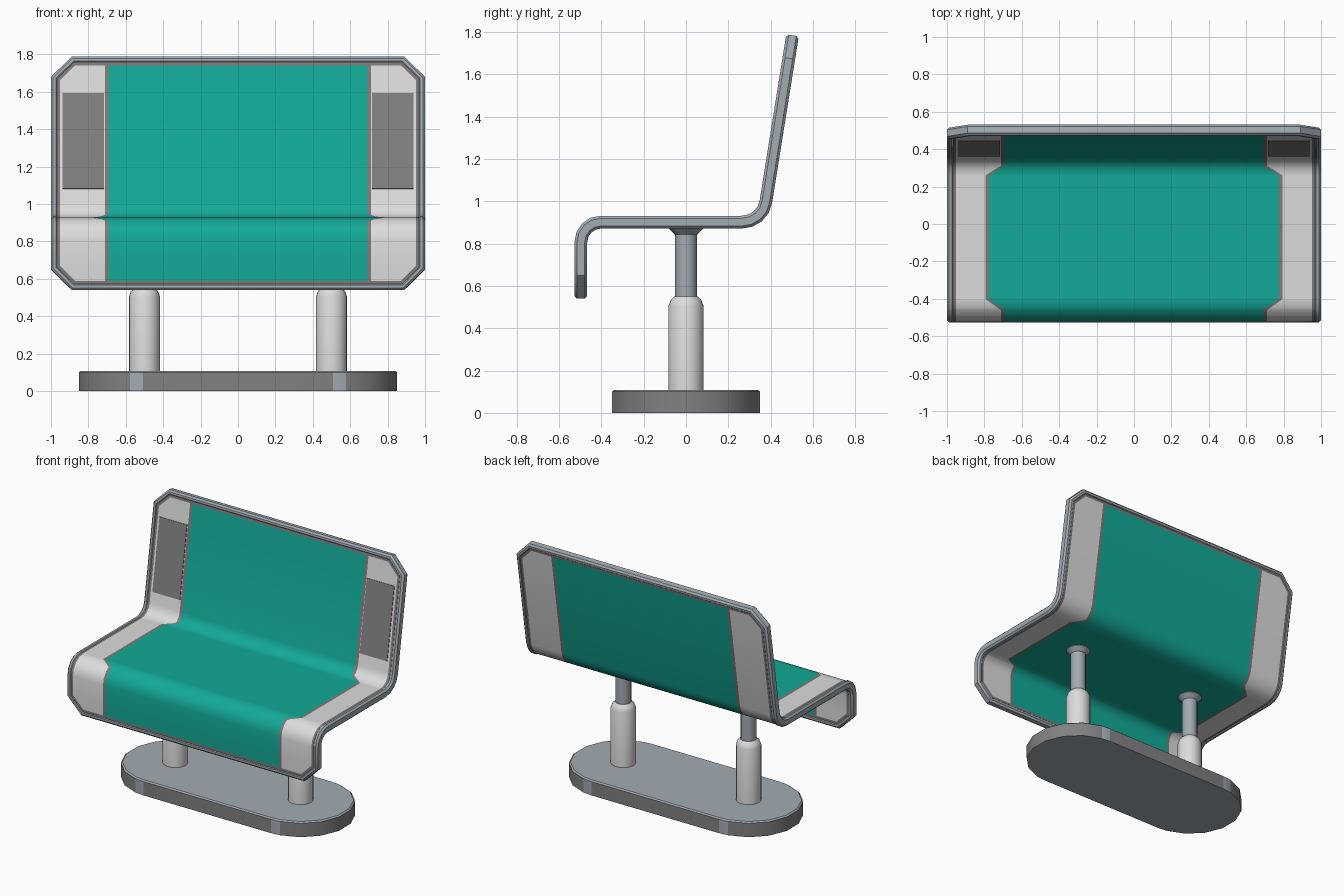
import bpy, bmesh, math
from mathutils import Vector

if "Cube" in bpy.data.objects:
    bpy.data.objects.remove(bpy.data.objects["Cube"])


def mat(name, r, g, b):
    m = bpy.data.materials.new(name)
    m.diffuse_color = (r, g, b, 1)
    m.use_nodes = True
    m.node_tree.nodes["Principled BSDF"].inputs["Base Color"].default_value = m.diffuse_color
    return m


TEAL = mat("teal", 0.006, 0.40, 0.31)
LIGHT = mat("light grey", 0.72, 0.72, 0.72)
BORDER = mat("warm grey", 0.22, 0.19, 0.19)
STEEL = mat("blue grey", 0.36, 0.41, 0.45)
DARK = mat("dark grey", 0.22, 0.22, 0.22)


def make(name, bm, mats, angle=35):
    bmesh.ops.recalc_face_normals(bm, faces=bm.faces)
    me = bpy.data.meshes.new(name)
    bm.to_mesh(me)
    bm.free()
    for m in mats:
        me.materials.append(m)
    ob = bpy.data.objects.new(name, me)
    bpy.context.collection.objects.link(ob)
    bpy.ops.object.select_all(action='DESELECT')
    ob.select_set(True)
    bpy.context.view_layer.objects.active = ob
    bpy.ops.object.shade_smooth_by_angle(angle=math.radians(angle))
    return ob


# Side profile of the bench: front lip, bend, seat, bend, backrest (y, z)
N = 4
LEAN = math.radians(80.9)
line = [Vector((-0.497, 0.54))]
for i in range(N + 1):
    a = math.pi - i / N * math.pi / 2
    line.append(Vector((-0.402 + 0.095 * math.cos(a), 0.807 + 0.095 * math.sin(a))))
for i in range(N + 1):
    a = i / N * LEAN
    line.append(Vector((0.265 + 0.114 * math.sin(a), 1.016 - 0.114 * math.cos(a))))
line.append(line[-1] + Vector((math.cos(LEAN), math.sin(LEAN))) * 0.797)

S = [0.0]
for p, q in zip(line, line[1:]):
    S.append(S[-1] + (q - p).length)
L = S[-1]
seg_n = []
for p, q in zip(line, line[1:]):
    t = (q - p).normalized()
    seg_n.append(Vector((-t.y, t.x)))
mitre = [seg_n[0]]
for a, b in zip(seg_n, seg_n[1:]):
    mitre.append((a + b) / (1 + a.dot(b)))
mitre.append(seg_n[-1])


def place(s, x, n):
    """Point at distance s along the profile, sideways x, raised by n."""
    i = max(k for k in range(len(line) - 1) if S[k] <= s + 1e-9)
    f = (s - S[i]) / (S[i + 1] - S[i])
    p = line[i].lerp(line[i + 1], f) + n * mitre[i].lerp(mitre[i + 1], f)
    return Vector((x, p.x, p.y))


CH = 0.11  # corner cut


def cut(d):
    return CH - 0.586 * d


def half_width(s, d):
    e = min(s, L - s)
    return min(1 - d, 1 - d - cut(d) + e - d)


# Tubular frame swept round the outline
section = [(0, -0.018), (0, 0.018), (0.012, 0.03), (0.026, 0.03),
           (0.035, 0.021), (0.035, -0.021), (0.026, -0.03), (0.012, -0.03)]
bm = bmesh.new()
rings = []
for d, n in section:
    c = cut(d)
    ss = [d, d + c] + S[1:-1] + [L - d - c, L - d]
    ring = [(s, half_width(s, d)) for s in ss]
    ring += [(s, -w) for s, w in reversed(ring)]
    rings.append([bm.verts.new(place(s, x, n)) for s, x in ring])
K = len(rings[0])
for j in range(len(section)):
    a, b = rings[j], rings[(j + 1) % len(section)]
    for i in range(K):
        k = (i + 1) % K
        bm.faces.new((a[i], a[k], b[k], b[i]))
make("seat_frame", bm, [STEEL])

# Seat panel, both sides: teal centre, light sides, thin borders
steps = [(0.368, 0.692), (0.418, 0.775), (1.078, 0.775), (1.143, 0.692)]


def teal_width(s):
    if s <= steps[0][0] or s >= steps[-1][0]:
        return 0.692
    for (s0, w0), (s1, w1) in zip(steps, steps[1:]):
        if s <= s1:
            return w0 + (w1 - w0) * (s - s0) / (s1 - s0)


D0, D1 = 0.03, 0.048
ends = [D0, D1, D0 + cut(D0), D1 + cut(D1)]
rows = sorted(ends + [L - e for e in ends] + S[1:-1] + [s for s, _ in steps])
bm = bmesh.new()
for n in (0.025, -0.025):
    grid = []
    for s in rows:
        t = teal_width(s)
        xs = [t, t + 0.02, half_width(s, D1), half_width(s, D0)]
        xs = [-x for x in reversed(xs)] + xs
        grid.append([bm.verts.new(place(s, x, n)) for x in xs])
    for r, (a, b) in enumerate(zip(grid, grid[1:])):
        for i in range(7):
            quad = (a[i], a[i + 1], b[i + 1], b[i])
            f = bm.faces.new(quad if n > 0 else quad[::-1])
            edge_row = r in (0, len(grid) - 2)
            f.material_index = 2 if edge_row else (2, 1, 2, 0, 2, 1, 2)[i]
    if n > 0:
        top = grid


# Close the panel rim (inside the frame)
def rim(g):
    return ([r[0] for r in g] + g[-1][1:] + [r[-1] for r in reversed(g[:-1])]
            + list(reversed(g[0][1:-1])))


ra, rb = rim(top), rim(grid)
for i in range(len(ra)):
    k = (i + 1) % len(ra)
    bm.faces.new((ra[i], ra[k], rb[k], rb[i])).material_index = 2
make("seat_panel", bm, [TEAL, LIGHT, BORDER])

# Dark plates on the backrest
back_s = lambda z: S[-2] + (z - line[-2].y) / math.sin(LEAN)
for side, label in ((-1, "left"), (1, "right")):
    bm = bmesh.new()
    lo, hi = [[bm.verts.new(place(back_s(z), side * x, n)) for x, z in
               ((0.717, 1.075), (0.937, 1.075), (0.937, 1.588), (0.717, 1.588))]
              for n in (0.0245, 0.029)]
    bm.faces.new(lo)
    bm.faces.new(hi)
    for i in range(4):
        k = (i + 1) % 4
        bm.faces.new((lo[i], lo[k], hi[k], hi[i]))
    make("back_plate_" + label, bm, [DARK])


def lathe(name, x, profile, material, sides=20):
    bm = bmesh.new()
    rs = [[bm.verts.new((x + r * math.cos(2 * math.pi * i / sides),
                         r * math.sin(2 * math.pi * i / sides), z))
           for i in range(sides)] for r, z in profile]
    for a, b in zip(rs, rs[1:]):
        for i in range(sides):
            k = (i + 1) % sides
            bm.faces.new((a[i], a[k], b[k], b[i]))
    bm.faces.new(rs[0])
    bm.faces.new(rs[-1])
    make(name, bm, [material])


# Two posts, each with a sleeve and a flared pole
for x, label in ((-0.5, "left"), (0.5, "right")):
    lathe("sleeve_" + label, x, [(0.083, 0.1), (0.083, 0.505), (0.073, 0.532), (0.055, 0.55)], LIGHT)
    lathe("pole_" + label, x, [(0.052, 0.54), (0.052, 0.843), (0.082, 0.872), (0.082, 0.879)], STEEL)

# Oval base with dark sides and one pale facet at each straight end
R = 0.35
angles = [90, 78.75, 56.25, 33.75, 11.25, -11.25, -33.75, -56.25, -78.75, -90]


def oval(r):
    pts = [(0.508 + r * math.cos(math.radians(a)), r * math.sin(math.radians(a))) for a in angles]
    return pts + [(-x, -y) for x, y in pts]


bm = bmesh.new()
rs = [[bm.verts.new((x, y, z)) for x, y in oval(r)]
      for r, z in ((R, 0), (R, 0.1), (R - 0.01, 0.108))]
for j, (a, b) in enumerate(zip(rs, rs[1:])):
    for i in range(len(a)):
        k = (i + 1) % len(a)
        f = bm.faces.new((a[i], a[k], b[k], b[i]))
        f.material_index = 0 if j == 1 or i % 10 in (0, 8) else 1
bm.faces.new(rs[0])
bm.faces.new(rs[-1])
make("base", bm, [STEEL, DARK])
